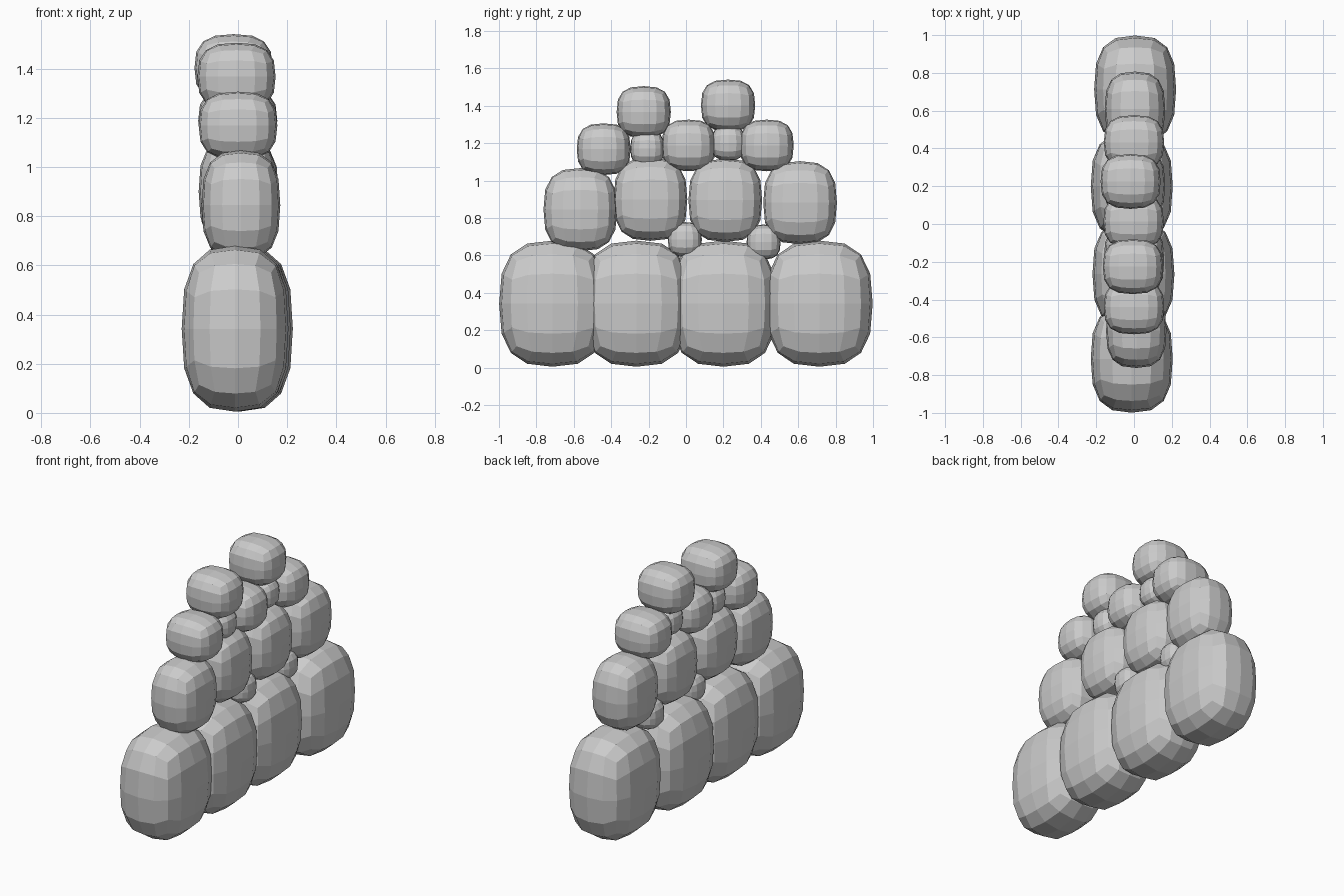
import bpy, bmesh
from mathutils import Vector

if "Cube" in bpy.data.objects:
    bpy.data.objects.remove(bpy.data.objects["Cube"])

POWER = 2.8   # roundness of the stones
SEGS = 4      # facets along each cube side


def stone(name, centre, half):
    """Faceted rounded boulder: a gridded cube pulled onto a superellipsoid."""
    bm = bmesh.new()
    bmesh.ops.create_cube(bm, size=2)
    bmesh.ops.subdivide_edges(bm, edges=bm.edges[:], cuts=SEGS - 1, use_grid_fill=True)
    for v in bm.verts:
        norm = sum(abs(c) ** POWER for c in v.co) ** (1 / POWER)
        v.co = Vector([c / norm * h for c, h in zip(v.co, half)])
    mesh = bpy.data.meshes.new(name)
    bm.to_mesh(mesh)
    bm.free()
    obj = bpy.data.objects.new(name, mesh)
    obj.location = centre
    bpy.context.collection.objects.link(obj)


# Each course: half size of its stones, then the stone centres
courses = {
    "base_stone": ((0.217, 0.285, 0.337), [
        (-0.012, -0.714, 0.342), (-0.003, -0.265, 0.342),
        (-0.012, 0.2, 0.342), (0.006, 0.713, 0.342)]),
    "second_course_stone": ((0.16, 0.197, 0.222), [
        (0.012, -0.565, 0.845), (0.0, -0.19, 0.9),
        (0.005, 0.21, 0.895), (0.005, 0.61, 0.882)]),
    "third_course_stone": ((0.16, 0.144, 0.138), [
        (0.0, -0.44, 1.168), (-0.002, 0.014, 1.188), (0.0, 0.432, 1.188)]),
    "top_stone": ((0.159, 0.145, 0.138), [
        (-0.006, -0.226, 1.367), (-0.018, 0.225, 1.402)]),
    "filler_stone": ((0.11, 0.091, 0.093), [
        (0.0, -0.006, 0.685), (0.0, 0.415, 0.672),
        (0.0, -0.207, 1.172), (0.0, 0.226, 1.2)]),
}
for name, (half, centres) in courses.items():
    for i, centre in enumerate(centres):
        stone(f"{name}_{i + 1}", centre, half)
